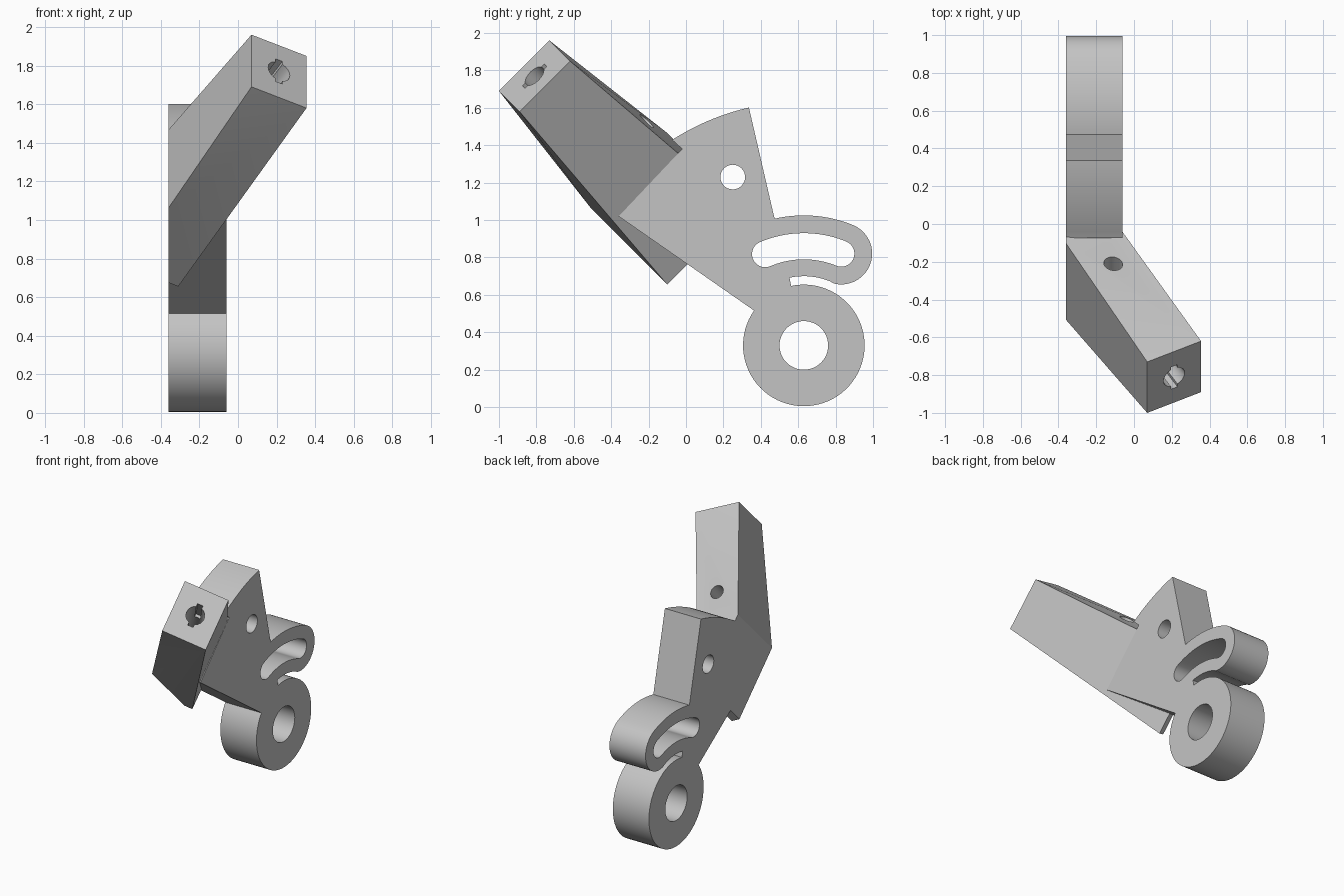
import bpy, bmesh
from math import sin, cos, radians, sqrt, pi
from mathutils import Vector, Matrix

cube = bpy.data.objects.get("Cube")
if cube:
    bpy.data.objects.remove(cube, do_unlink=True)

grey = bpy.data.materials.new("light_grey")
grey.use_nodes = True
colour = (0.55, 0.55, 0.55, 1)
grey.diffuse_color = colour
grey.node_tree.nodes["Principled BSDF"].inputs["Base Color"].default_value = colour


def activate(ob):
    bpy.ops.object.select_all(action='DESELECT')
    ob.select_set(True)
    bpy.context.view_layer.objects.active = ob


def arc(centre, r, a0, a1, n=24):
    """Points along an arc, angles in degrees."""
    angles = [radians(a0 + (a1 - a0) * i / n) for i in range(n + 1)]
    return [(centre[0] + r * cos(a), centre[1] + r * sin(a)) for a in angles]


def polar(r, a):
    return arc(HUB, r, a, a, 1)[0]


def mesh_object(name, bm):
    bmesh.ops.recalc_face_normals(bm, faces=bm.faces)
    me = bpy.data.meshes.new(name)
    bm.to_mesh(me)
    bm.free()
    ob = bpy.data.objects.new(name, me)
    bpy.context.collection.objects.link(ob)
    me.materials.append(grey)
    return ob


# Lever plate: outline in the y-z plane, arcs centred on the hub
HUB = (0.63, 0.33)
R_SLOT, END, START = 0.53, 67.8, 113
outline = [(-0.075, 1.43), (-0.02, 1.38), (-0.36, 1.02)]
outline += arc(HUB, 0.325, 145, 462, 64)                            # hub rim
outline += arc(HUB, 0.37, 102, END, 12)                             # narrow gap
outline += arc(polar(R_SLOT, END), 0.165, END - 180, END, 20)[1:]   # rounded end
outline += arc(HUB, 0.695, END, 103, 16)[1:]                        # band top
outline += arc(HUB, 1.305, 103, 122, 16)                            # upper edge

slot = arc(HUB, R_SLOT + 0.07, END, START, 20)
slot += arc(polar(R_SLOT, START), 0.07, START, START + 180, 14)[1:]
slot += arc(HUB, R_SLOT - 0.07, START, END, 20)[1:]
slot += arc(polar(R_SLOT, END), 0.07, END - 180, END, 14)[1:-1]

hub_hole = arc(HUB, 0.13, 0, 360, 48)[:-1]
pin_hole = arc((0.25, 1.23), 0.066, 0, 360, 32)[:-1]

curve = bpy.data.curves.new("lever_plate", 'CURVE')
curve.dimensions = '2D'
curve.fill_mode = 'BOTH'
curve.extrude = 0.15
for loop in (outline, slot, hub_hole, pin_hole):
    spline = curve.splines.new('POLY')
    spline.points.add(len(loop) - 1)
    for point, (y, z) in zip(spline.points, loop):
        point.co = (y, z, 0, 1)
    spline.use_cyclic_u = True
plate = bpy.data.objects.new("lever_plate", curve)
bpy.context.collection.objects.link(plate)
plate.rotation_euler = (pi / 2, 0, pi / 2)
plate.location.x = -0.21
activate(plate)
bpy.ops.object.convert(target='MESH')
plate = bpy.context.object
bm = bmesh.new()
bm.from_mesh(plate.data)
bmesh.ops.remove_doubles(bm, verts=bm.verts, dist=0.0005)
bmesh.ops.recalc_face_normals(bm, faces=bm.faces)
bm.to_mesh(plate.data)
bm.free()
plate.data.materials.clear()
plate.data.materials.append(grey)
bpy.ops.object.shade_smooth_by_angle(angle=radians(30))


# Arm: tapered block, symmetric about a plane tilted 45 degrees (u = y+z, v = z-y)
def tilted(x, u, v):
    return Vector((x, (u - v) / 2, (u + v) / 2))


MID = 0.96
bm = bmesh.new()
for x, v, half in ((0.07, 2.69, 0.27), (0.355, 2.47, 0.27), (-0.36, 1.57, 0.405),
                   (-0.36, 0.795, 0.405), (-0.31, 0.755, 0.405)):
    for side in (-1, 1):
        bm.verts.new(tilted(x, MID + side * half, v))
bmesh.ops.convex_hull(bm, input=bm.verts)
bmesh.ops.dissolve_limit(bm, angle_limit=radians(0.5), verts=bm.verts, edges=bm.edges)
arm = mesh_object("angled_arm", bm)

# Channel: bore from the end face, meeting a side hole in the upper face
mouth = tilted(0.2125, MID, 2.58)
elbow = tilted(-0.11, MID, 1.74)
axis = (mouth - elbow).normalized()
across = Vector((0, 1, 1)).normalized()


def frame(start, end, side):
    """Matrix with z along start-end and x along side."""
    z = (end - start).normalized()
    y = z.cross(side).normalized()
    m = Matrix((y.cross(z), y, z)).transposed().to_4x4()
    return Matrix.Translation((start + end) / 2) @ m


def rod(name, start, end, r, side):
    bm = bmesh.new()
    bmesh.ops.create_cone(bm, cap_ends=True, segments=20, radius1=r, radius2=r,
                          depth=(end - start).length, matrix=frame(start, end, side))
    return mesh_object(name, bm)


def bar(name, start, end, size, side):
    bm = bmesh.new()
    scale = Matrix.Diagonal((size[0], size[1], (end - start).length, 1))
    bmesh.ops.create_cube(bm, size=1, matrix=frame(start, end, side) @ scale)
    return mesh_object(name, bm)


outside = mouth + axis * 0.1
cutters = [
    rod("bore_cutter", elbow - axis * 0.03, outside, 0.064, across),
    bar("notch_cutter", mouth - axis * 0.3, outside, (0.165, 0.04), across),
    rod("side_hole_cutter", elbow, elbow + across * 0.5, 0.05, axis),
]
for cutter in cutters:
    cutter.hide_render = True
    mod = arm.modifiers.new("cut", 'BOOLEAN')
    mod.operation = 'DIFFERENCE'
    mod.solver = 'EXACT'
    mod.object = cutter
    activate(arm)
    bpy.ops.object.modifier_apply(modifier=mod.name)
    bpy.data.objects.remove(cutter, do_unlink=True)
activate(arm)
bpy.ops.object.shade_smooth_by_angle(angle=radians(25))
